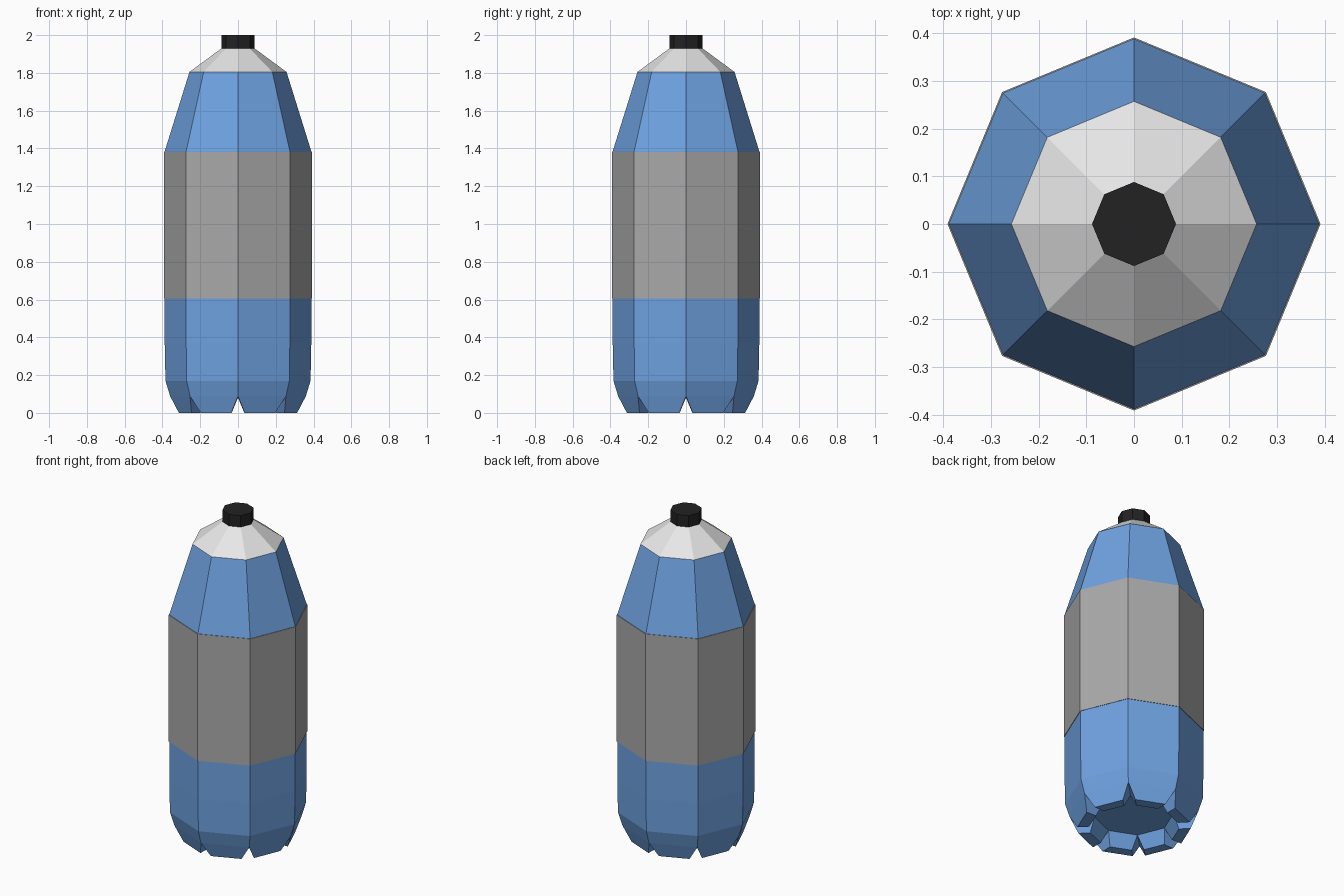
import bpy, bmesh, math

if "Cube" in bpy.data.objects:
    bpy.data.objects.remove(bpy.data.objects["Cube"])

SIDES = 8
STEP = 2 * math.pi / SIDES


def material(name, rgb):
    m = bpy.data.materials.new(name)
    m.diffuse_color = (*rgb, 1)
    m.use_nodes = True
    m.node_tree.nodes["Principled BSDF"].inputs["Base Color"].default_value = m.diffuse_color
    return m


blue = material("bottle_blue", (0.157, 0.36, 0.75))
grey = material("label_grey", (0.40, 0.40, 0.40))
white = material("neck_white", (0.80, 0.80, 0.80))
black = material("cap_black", (0.016, 0.016, 0.016))


def ring(bm, r, z):
    return [bm.verts.new((r * math.cos(i * STEP), r * math.sin(i * STEP), z))
            for i in range(SIDES)]


def bridge(bm, a, b):
    for i in range(SIDES):
        j = (i + 1) % SIDES
        bm.faces.new((a[i], a[j], b[j], b[i]))


def lathe(bm, profile):
    rings = [ring(bm, r, z) for r, z in profile]
    for a, b in zip(rings, rings[1:]):
        bridge(bm, a, b)
    return rings


def finish(bm, name, mats, rule=None):
    bmesh.ops.recalc_face_normals(bm, faces=bm.faces[:])
    for f in bm.faces:
        f.smooth = False
        if rule:
            f.material_index = rule(f.calc_center_median())
    me = bpy.data.meshes.new(name)
    bm.to_mesh(me)
    bm.free()
    for m in mats:
        me.materials.append(m)
    ob = bpy.data.objects.new(name, me)
    bpy.context.collection.objects.link(ob)
    return ob


# Bottle: underside, walls, shoulder and neck cone
bm = bmesh.new()
inner = ring(bm, 0.22, 0.08)
bm.faces.new(inner)
walls = lathe(bm, [(0.359, 0.088), (0.384, 0.17), (0.388, 0.37), (0.388, 0.605),
                   (0.388, 1.385), (0.257, 1.805), (0.087, 1.93)])
bm.faces.new(walls[-1])
notch = walls[0]


# Eight feet, one under each side, separated by V notches
def foot_point(angle, r):
    return bm.verts.new((r * math.cos(angle), r * math.sin(angle), 0))


for i in range(SIDES):
    j = (i + 1) % SIDES
    a, b = i * STEP, (i + 1) * STEP
    out_a, out_b = foot_point(a + 0.112, 0.315), foot_point(b - 0.112, 0.315)
    in_a, in_b = foot_point(a + 0.135, 0.25), foot_point(b - 0.135, 0.25)
    bm.faces.new((notch[i], notch[j], out_b, out_a))   # outside
    bm.faces.new((out_a, out_b, in_b, in_a))           # sole
    bm.faces.new((in_a, in_b, inner[j], inner[i]))     # inside
    bm.faces.new((notch[i], out_a, in_a, inner[i]))    # notch sides
    bm.faces.new((notch[j], inner[j], in_b, out_b))
finish(bm, "bottle", [blue, white], lambda c: 1 if c.z > 1.81 else 0)

# Label sleeve wrapped round the middle
bm = bmesh.new()
r = lathe(bm, [(0.386, 0.605), (0.391, 0.605), (0.391, 1.382), (0.386, 1.382)])
bridge(bm, r[-1], r[0])
finish(bm, "label", [grey])

# Screw cap
bm = bmesh.new()
r = lathe(bm, [(0.088, 1.925), (0.088, 2.0)])
bm.faces.new(r[0])
bm.faces.new(r[-1])
finish(bm, "cap", [black])
